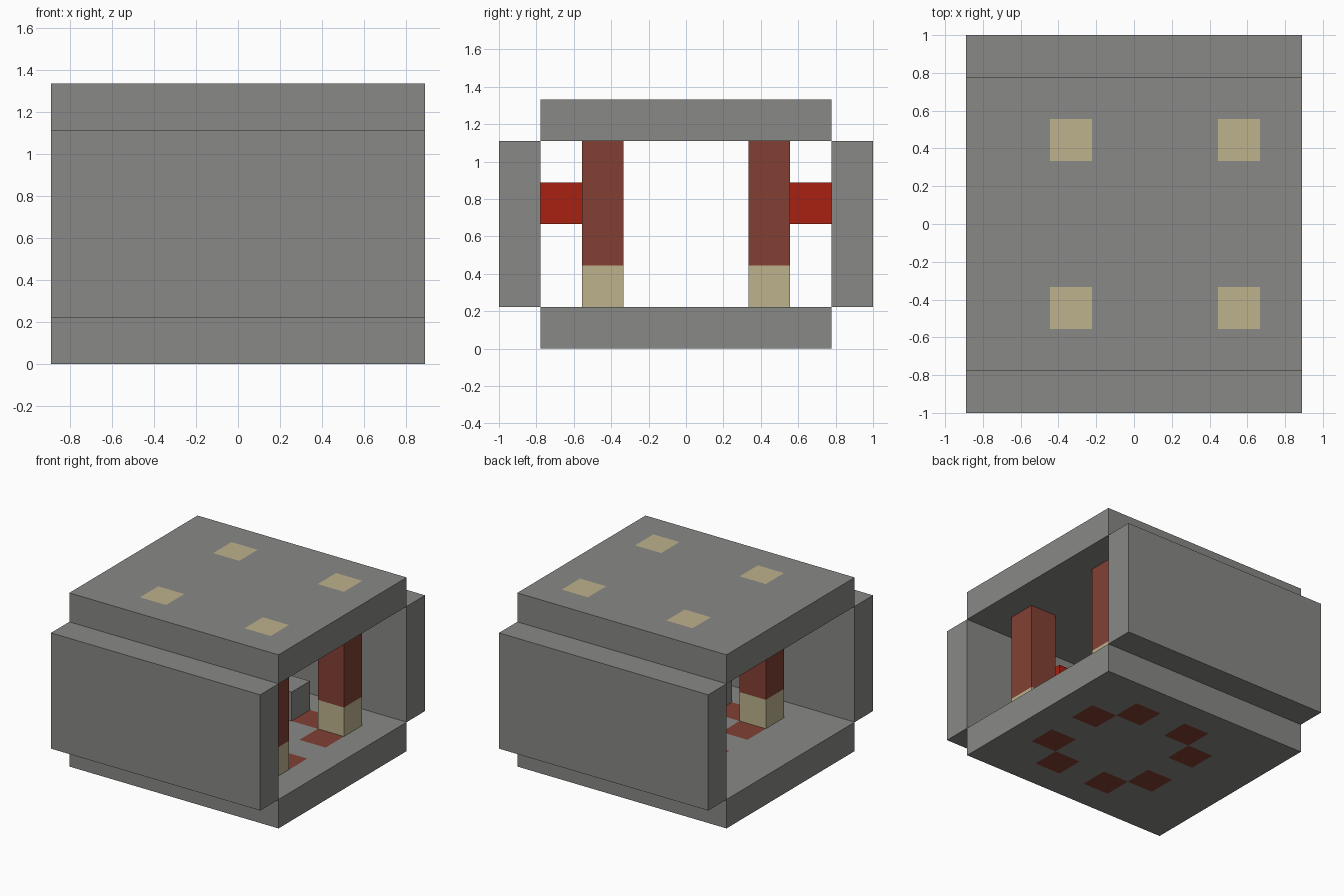
import bpy
import bmesh
from mathutils import Vector

U = 2 / 9  # one building block

if "Cube" in bpy.data.objects:
    bpy.data.objects.remove(bpy.data.objects["Cube"], do_unlink=True)


def material(name, rgb):
    mat = bpy.data.materials.new(name)
    mat.use_nodes = True
    mat.diffuse_color = (*rgb, 1)
    mat.node_tree.nodes["Principled BSDF"].inputs["Base Color"].default_value = (*rgb, 1)
    return mat


stone = material("stone_grey", (0.246, 0.246, 0.238))
sand = material("sand_beige", (0.509, 0.445, 0.270))
brick = material("brick_brown", (0.223, 0.051, 0.034))
red = material("bright_red", (0.386, 0.015, 0.005))


def block(name, lo, hi, mats, cuts=(), rule=None):
    """Box from lo to hi in block units, cut by (axis, position) planes, coloured by rule."""
    lo, hi = Vector(lo), Vector(hi)
    bm = bmesh.new()
    bmesh.ops.create_cube(bm, size=1)
    for v in bm.verts:
        v.co = (lo + hi) / 2 + v.co * (hi - lo)
    for axis, pos in cuts:
        normal = Vector((0, 0, 0))
        normal[axis] = 1
        bmesh.ops.bisect_plane(bm, geom=bm.verts[:] + bm.edges[:] + bm.faces[:],
                               plane_co=normal * pos, plane_no=normal)
    if rule:
        for f in bm.faces:
            f.material_index = int(rule(f.calc_center_median(), f.normal))
    bmesh.ops.scale(bm, vec=(U, U, U), verts=bm.verts)
    mesh = bpy.data.meshes.new(name)
    bm.to_mesh(mesh)
    bm.free()
    for m in mats:
        mesh.materials.append(m)
    obj = bpy.data.objects.new(name, mesh)
    bpy.context.collection.objects.link(obj)
    return obj


# Layout of the square cells, mirrored front to back
column_x = (-1.5, 2.5)
column_cells = [(x, 2) for x in column_x]
tile_cells = [(x, 1) for x in column_x] + [(-0.5, 2), (1.5, 2)]


def on_cells(cells):
    return lambda c, n: abs(n.z) > 0.5 and any(
        abs(c.x - x) < 0.1 and abs(abs(c.y) - y) < 0.1 for x, y in cells)


grid = [(0, x) for x in range(-3, 4)] + [(1, y + 0.5) for y in range(-3, 3)]

# Floor with brown tiles, roof with beige tiles
block("floor", (-4, -3.5, 0), (4, 3.5, 1), (stone, brick), grid, on_cells(tile_cells))
block("roof", (-4, -3.5, 5), (4, 3.5, 6), (stone, sand), grid, on_cells(column_cells))

for side, s in (("front", -1), ("back", 1)):
    def span(a, b):
        return sorted((s * a, s * b))

    # Outer wall
    y0, y1 = span(3.5, 4.5)
    block(side + "_wall", (-4, y0, 1), (4, y1, 5), (stone,))

    # Red block fixed to the wall
    y0, y1 = span(2.5, 3.5)
    block(side + "_red_block", (0, y0, 3), (1, y1, 4), (red,))

    # Stone block on the floor
    y0, y1 = span(1.5, 2.5)
    block(side + "_stone_block", (0, y0, 1), (1, y1, 2), (stone,))

    # Columns: beige base, brown shaft
    for label, x in zip(("right", "left"), column_x):
        block(f"{side}_{label}_column", (x - 0.5, y0, 1), (x + 0.5, y1, 5),
              (sand, brick), [(2, 2)], lambda c, n: c.z > 2)
